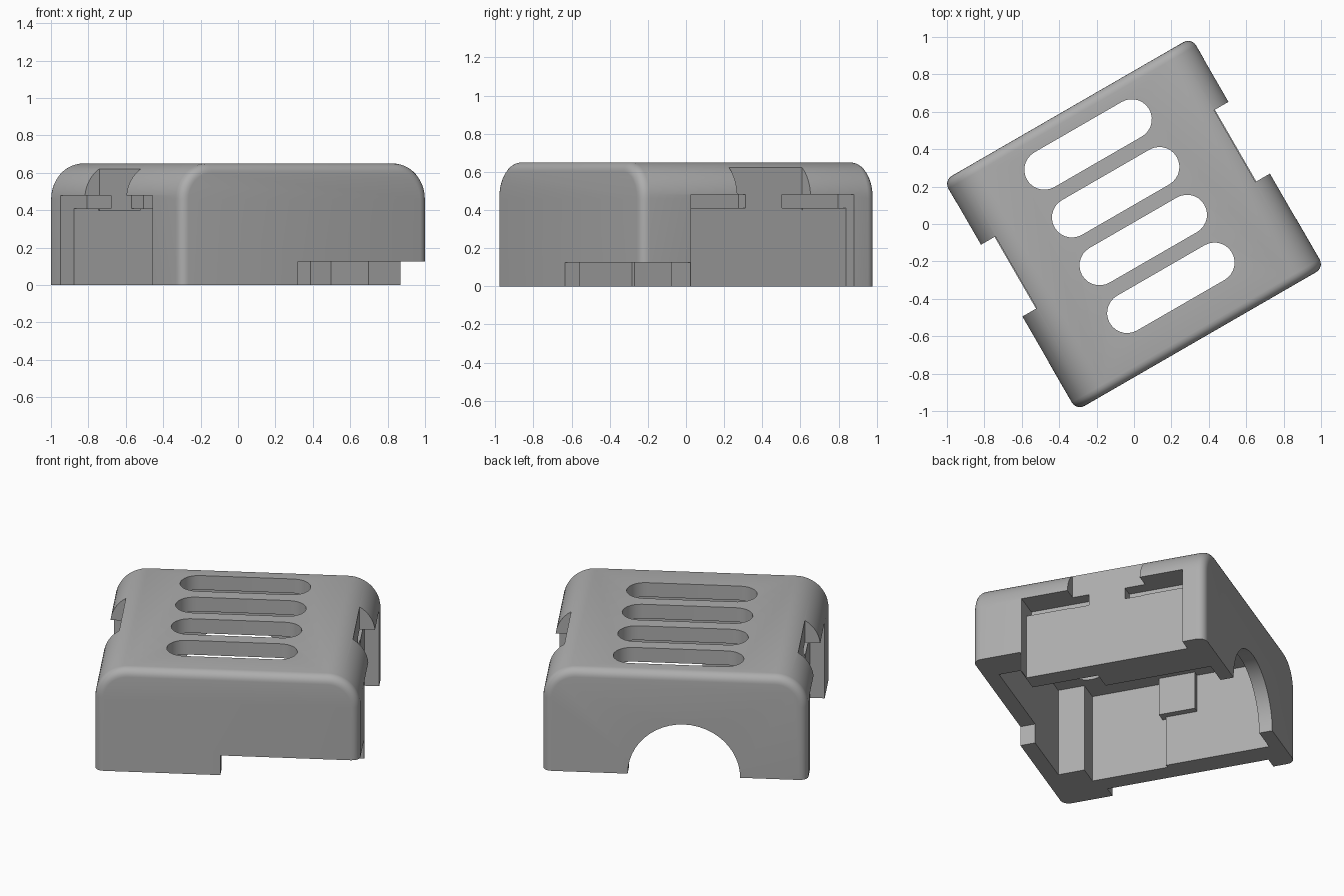
import bpy, bmesh
from math import sin, cos, pi, radians
from mathutils import Matrix

cube = bpy.data.objects.get("Cube")
if cube:
    bpy.data.objects.remove(cube, do_unlink=True)

HALF_W, HALF_D, HEIGHT = 0.765, 0.71, 0.65
ROUND, FILLET = 0.19, 0.05
TURN = Matrix.Rotation(radians(30), 4, 'Z')

grey = bpy.data.materials.new("grey_plastic")
grey.use_nodes = True
COLOUR = (0.42, 0.42, 0.42, 1)
grey.diffuse_color = COLOUR
grey.node_tree.nodes["Principled BSDF"].inputs["Base Color"].default_value = COLOUR


def make_object(name, bm):
    bmesh.ops.recalc_face_normals(bm, faces=bm.faces)
    mesh = bpy.data.meshes.new(name)
    bm.to_mesh(mesh)
    bm.free()
    mesh.materials.append(grey)
    obj = bpy.data.objects.new(name, mesh)
    bpy.context.collection.objects.link(obj)
    return obj


def prism(points, shift):
    """Extrude a closed outline of 3D points along a vector."""
    bm = bmesh.new()
    face = bm.faces.new([bm.verts.new(p) for p in points])
    ext = bmesh.ops.extrude_face_region(bm, geom=[face])
    moved = [v for v in ext["geom"] if isinstance(v, bmesh.types.BMVert)]
    bmesh.ops.translate(bm, verts=moved, vec=shift)
    return bm


def box(x0, x1, y0, y1, z0, z1):
    x0, x1 = sorted((x0, x1))
    return prism([(x0, y0, z0), (x1, y0, z0), (x1, y1, z0), (x0, y1, z0)],
                 (0, 0, z1 - z0))


def arc(cx, cy, r, start, end, steps):
    return [(cx + r * cos(start + (end - start) * i / steps),
             cy + r * sin(start + (end - start) * i / steps))
            for i in range(steps + 1)]


def cut(target, bm):
    cutter = make_object("cutter", bm)
    cutter.hide_render = True
    mod = target.modifiers.new("cut", 'BOOLEAN')
    mod.operation = 'DIFFERENCE'
    mod.solver = 'EXACT'
    mod.object = cutter
    bpy.context.view_layer.objects.active = target
    bpy.ops.object.modifier_apply(modifier=mod.name)
    bpy.data.objects.remove(cutter, do_unlink=True)


# Outer shell: arched profile with large top rounds and small end fillets
inner = HALF_W - ROUND
top = HEIGHT - ROUND
outline = ([(-HALF_W, 0), (HALF_W, 0)]
           + arc(inner, top, ROUND, 0, pi / 2, 14)
           + arc(-inner, top, ROUND, pi / 2, pi, 14))
bm = prism([(x, -HALF_D, z) for x, z in outline], (0, 2 * HALF_D, 0))
ends = [e for e in bm.edges
        if abs(e.verts[0].co.y - e.verts[1].co.y) < 1e-5
        and max(v.co.z for v in e.verts) > 0.01]
bmesh.ops.bevel(bm, geom=ends, offset=FILLET, segments=5, profile=0.5,
                affect='EDGES', clamp_overlap=False)
cover = make_object("cover", bm)

# Hollow interior with thicker corner blocks
footprint = [(-0.43, -0.62), (0.565, -0.62), (0.565, -0.014), (0.44, -0.014),
             (0.44, 0.63), (-0.54, 0.63), (-0.54, 0), (-0.565, 0),
             (-0.565, -0.46), (-0.43, -0.46)]
cut(cover, prism([(x, y, -0.1) for x, y in footprint], (0, 0, 0.66)))

# Vent slots
for i in range(4):
    y = 0.491 - 0.295 * i
    slot = (arc(0.27, y, 0.107, -pi / 2, pi / 2, 14)
            + arc(-0.27, y, 0.107, pi / 2, 3 * pi / 2, 14))
    cut(cover, prism([(px, py, 0.5) for px, py in slot], (0, 0, 0.4)))

# Side clips: recessed panel, narrow stem and relief gaps
for s in (-1, 1):
    cut(cover, box(s * 0.68, s, -0.41, 0.575, -0.1, 0.48))
    cut(cover, box(s * 0.675, s, -0.13, 0.313, 0.4, 0.8))
    cut(cover, box(s * 0.6, s * 0.72, -0.41, -0.03, 0.41, 0.48))
    cut(cover, box(s * 0.6, s * 0.72, 0.19, 0.575, 0.41, 0.48))

# Stepped lower edge at the front corner
cut(cover, box(-0.04, 1, -1, -0.415, -0.1, 0.125))

# Round cable opening in the back wall
hole = arc(-0.05, 0, 0.325, 0, 2 * pi, 48)[:-1]
cut(cover, prism([(x, 0.6, z) for x, z in hole], (0, 0.3, 0)))

# Inner reinforcement behind the clip stem
rib = make_object("stem_rib", box(-0.58, -0.5, -0.03, 0.19, 0.32, 0.57))

for obj in (cover, rib):
    obj.data.transform(TURN)
    bpy.ops.object.select_all(action='DESELECT')
    obj.select_set(True)
    bpy.context.view_layer.objects.active = obj
    bpy.ops.object.shade_smooth_by_angle(angle=radians(30))
